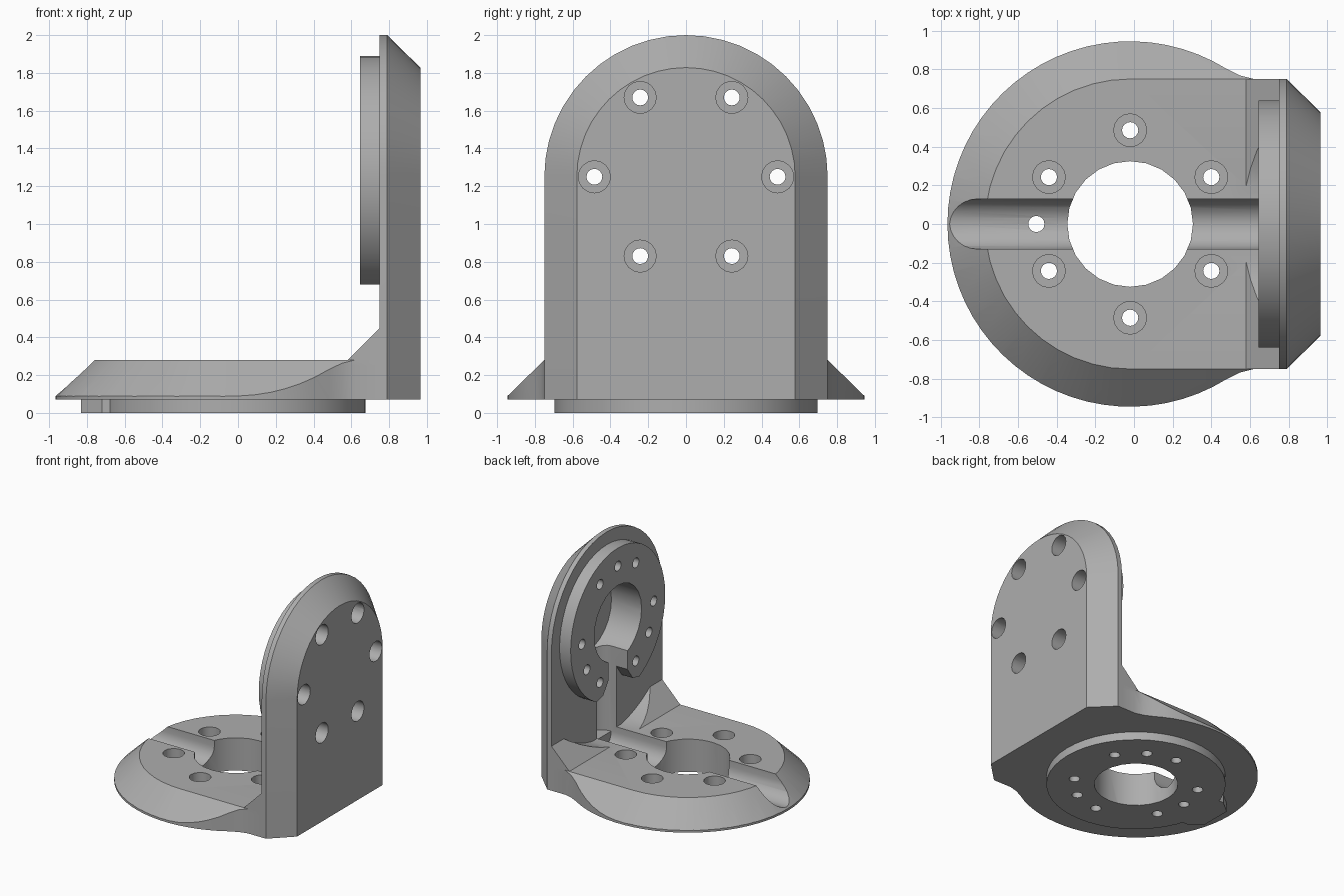
import bpy, bmesh
from math import sin, cos, radians
from mathutils import Vector

if "Cube" in bpy.data.objects:
    bpy.data.objects.remove(bpy.data.objects["Cube"])

CX = -0.02      # centre of the round base
CZ = 1.25       # centre of the upright mounting ring
BOLT_R = 0.485  # bolt circle radius

grey = bpy.data.materials.new("machined_grey")
grey.use_nodes = True
grey.diffuse_color = (0.42, 0.42, 0.42, 1)
grey.node_tree.nodes["Principled BSDF"].inputs["Base Color"].default_value = (0.42, 0.42, 0.42, 1)


def loft(name, rings):
    """Solid skinned through matching rings of points."""
    bm = bmesh.new()
    rows = [[bm.verts.new(p) for p in ring] for ring in rings]
    n = len(rows[0])
    for a, b in zip(rows, rows[1:]):
        for i in range(n):
            j = (i + 1) % n
            bm.faces.new((a[i], a[j], b[j], b[i]))
    bm.faces.new(rows[0][::-1])
    bm.faces.new(rows[-1])
    bmesh.ops.recalc_face_normals(bm, faces=bm.faces)
    mesh = bpy.data.meshes.new(name)
    bm.to_mesh(mesh)
    bm.free()
    mesh.materials.append(grey)
    obj = bpy.data.objects.new(name, mesh)
    bpy.context.collection.objects.link(obj)
    return obj


def place(axis, u, v, d):
    """Point from section coordinates u, v at depth d along the axis."""
    return {"x": Vector((d, u, v)), "y": Vector((u, d, v)), "z": Vector((u, v, d))}[axis]


def prism(name, axis, points, start, end):
    return loft(name, [[place(axis, u, v, d) for u, v in points] for d in (start, end)])


def arc(u, v, r, a0, a1, n):
    return [(u + r * cos(radians(a0 + (a1 - a0) * i / n)),
             v + r * sin(radians(a0 + (a1 - a0) * i / n))) for i in range(n + 1)]


def cylinder(name, axis, u, v, r, start, end, n=24):
    return prism(name, axis, arc(u, v, r, 0, 360, n)[:-1], start, end)


def combine(obj, others, operation):
    """Boolean the other solids into obj, then discard them."""
    for other in others:
        mod = obj.modifiers.new("combine", "BOOLEAN")
        mod.operation, mod.solver, mod.object = operation, "EXACT", other
        bpy.context.view_layer.update()
        graph = bpy.context.evaluated_depsgraph_get()
        result = bpy.data.meshes.new_from_object(obj.evaluated_get(graph))
        obj.modifiers.clear()
        obj.data = result
        bpy.data.objects.remove(other)


# Base plate: sloped rounded-end slab trimmed to a disc with a blended neck
def slab_ring(r, z):
    pts = [(0.78, r)] + arc(CX, 0, r, 90, 270, 24) + [(0.78, -r)]
    return [place("z", u, v, z) for u, v in pts]


body = loft("angle_bracket", [slab_ring(0.965, 0.07), slab_ring(0.75, 0.28)])
neck = [(0.78, 0.75), (0.62, 0.75), (0.55, 0.768)]
outline = neck + arc(CX, 0, 0.945, 58, 302, 48) + [(x, -y) for x, y in neck[::-1]]
combine(body, [prism("disc_trim", "z", outline, 0, 0.5)], "INTERSECT")


# Upright plate with arched top and bevelled outer edge
def arch_ring(r, x):
    pts = [(-r, 0.07), (r, 0.07)] + arc(0, CZ, r, 0, 180, 24)
    return [place("x", u, v, x) for u, v in pts]


upright = loft("upright", [arch_ring(0.75, 0.75), arch_ring(0.75, 0.79), arch_ring(0.578, 0.965)])

# Gusset in the inner corner, hollowed to clear a rotating part
gusset = prism("gusset", "y", [(0.55, 0.25), (0.78, 0.25), (0.78, 0.48)], -0.75, 0.75)
combine(gusset, [cylinder("clearance", "x", 0, CZ, 0.99, 0.4, 0.75, 64)], "DIFFERENCE")

# Mounting rings, the lower one with a locating tab
lower_ring = cylinder("lower_ring", "z", CX, 0, 0.695, 0, 0.1, 48)
tab = prism("tab", "z", [(-0.5, -0.22), (-0.5, 0.22), (-0.72, 0.22), (-0.83, 0.13),
                         (-0.83, -0.13), (-0.72, -0.22)], 0, 0.09)
upper_ring = cylinder("upper_ring", "x", 0, CZ, 0.64, 0.645, 0.77, 48)
mouth = [(-0.3, 0.55), (0.3, 0.55), (0.29, 0.68), (0.2, 0.7), (0.13, 0.8),
         (-0.13, 0.8), (-0.2, 0.7), (-0.29, 0.68)]
combine(upper_ring, [prism("mouth", "x", mouth, 0.5, 0.9)], "DIFFERENCE")

combine(body, [upright, gusset, lower_ring, tab, upper_ring], "UNION")

# Bores and the cable channel running along the base and up the upright
cutters = [
    cylinder("base_bore", "z", CX, 0, 0.325, -0.1, 0.5),
    cylinder("upright_bore", "x", 0, CZ, 0.32, 0.5, 0.93),
    prism("base_channel", "x", [(0.13, 0.5)] + arc(0, 0.23, 0.13, 0, -180, 12) + [(-0.13, 0.5)],
          -1.1, 0.80),
    prism("upright_channel", "z", [(0.5, -0.13)] + arc(0.80, 0, 0.13, -90, 90, 12) + [(0.5, 0.13)],
          0.23, CZ),
]


# Bolt holes: counterbored, plain and blind
def bolt(axis, u, v, angle, start, end, r=0.042):
    a = radians(angle)
    cutters.append(cylinder("bolt_hole", axis, u + BOLT_R * cos(a), v + BOLT_R * sin(a),
                            r, start, end, 16))


for angle in (30, 90, 150, 210, 270, 330):
    bolt("z", CX, 0, angle, -0.1, 0.4)
    bolt("z", CX, 0, angle, 0.15, 0.4, 0.085)
for angle in range(0, 360, 60):
    bolt("x", 0, CZ, angle, 0.5, 1.1)
    bolt("x", 0, CZ, angle, 0.85, 1.1, 0.085)
bolt("z", CX, 0, 180, -0.1, 0.4)
for angle in (60, -60):
    bolt("z", CX, 0, angle, -0.1, 0.16)
for angle in (90, -30, 210):
    bolt("x", 0, CZ, angle, 0.5, 0.84)

combine(body, cutters, "DIFFERENCE")

# Smooth curved walls, crisp edges
bpy.ops.object.select_all(action="DESELECT")
body.select_set(True)
bpy.context.view_layer.objects.active = body
bpy.ops.object.shade_smooth_by_angle(angle=radians(25))
